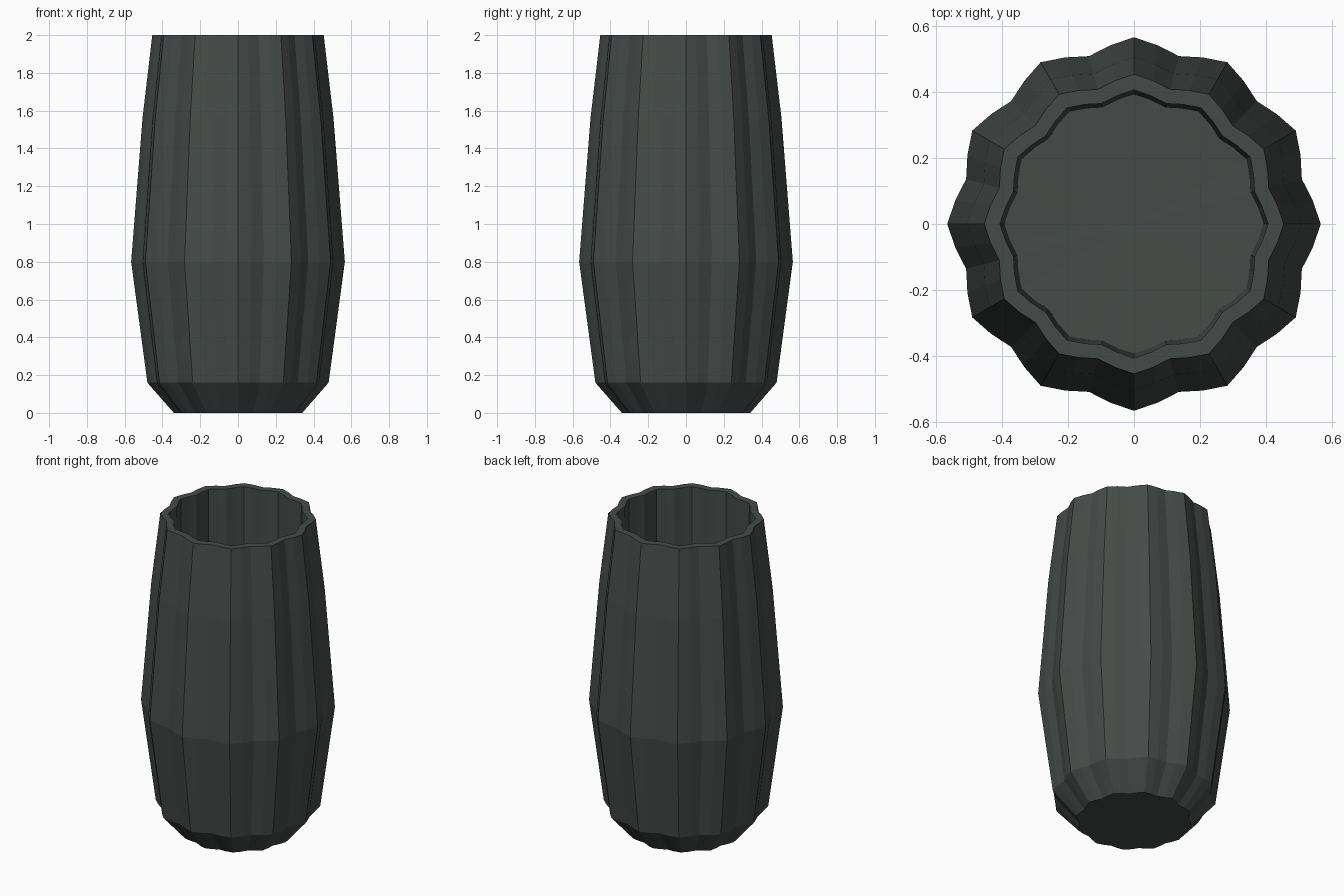
import bpy, bmesh
from math import cos, sin, pi

if "Cube" in bpy.data.objects:
    bpy.data.objects.remove(bpy.data.objects["Cube"])

SEGMENTS = 48   # four facets per flute
FLUTES = 12
DEPTH = 0.036   # relative flute depth

# Mean radius and height: outer wall upwards, over the rim, down inside
PROFILE = [(0.328, 0.0), (0.463, 0.16), (0.546, 0.80), (0.488, 1.56),
           (0.438, 2.0), (0.392, 2.0), (0.379, 0.13)]

bm = bmesh.new()


def fluted_ring(radius, z):
    ring = []
    for i in range(SEGMENTS):
        a = 2 * pi * i / SEGMENTS
        r = radius * (1 + DEPTH * cos(FLUTES * a))
        ring.append(bm.verts.new((r * cos(a), r * sin(a), z)))
    return ring


def cap(ring, z):
    centre = bm.verts.new((0, 0, z))
    for i in range(SEGMENTS):
        bm.faces.new((ring[i], ring[(i + 1) % SEGMENTS], centre))


# Fluted walls
rings = [fluted_ring(r, z) for r, z in PROFILE]
for low, high in zip(rings, rings[1:]):
    for i in range(SEGMENTS):
        j = (i + 1) % SEGMENTS
        bm.faces.new((low[i], low[j], high[j], high[i]))

# Underside and inner floor
cap(rings[0], 0.0)
cap(rings[-1], 0.12)
bmesh.ops.recalc_face_normals(bm, faces=bm.faces)

mesh = bpy.data.meshes.new("fluted_vase")
bm.to_mesh(mesh)
bm.free()
vase = bpy.data.objects.new("fluted_vase", mesh)
bpy.context.collection.objects.link(vase)

# Dark glaze
glaze = bpy.data.materials.new("dark_glaze")
glaze.diffuse_color = (0.06, 0.07, 0.065, 1)
glaze.use_nodes = True
glaze.node_tree.nodes["Principled BSDF"].inputs["Base Color"].default_value = glaze.diffuse_color
mesh.materials.append(glaze)
